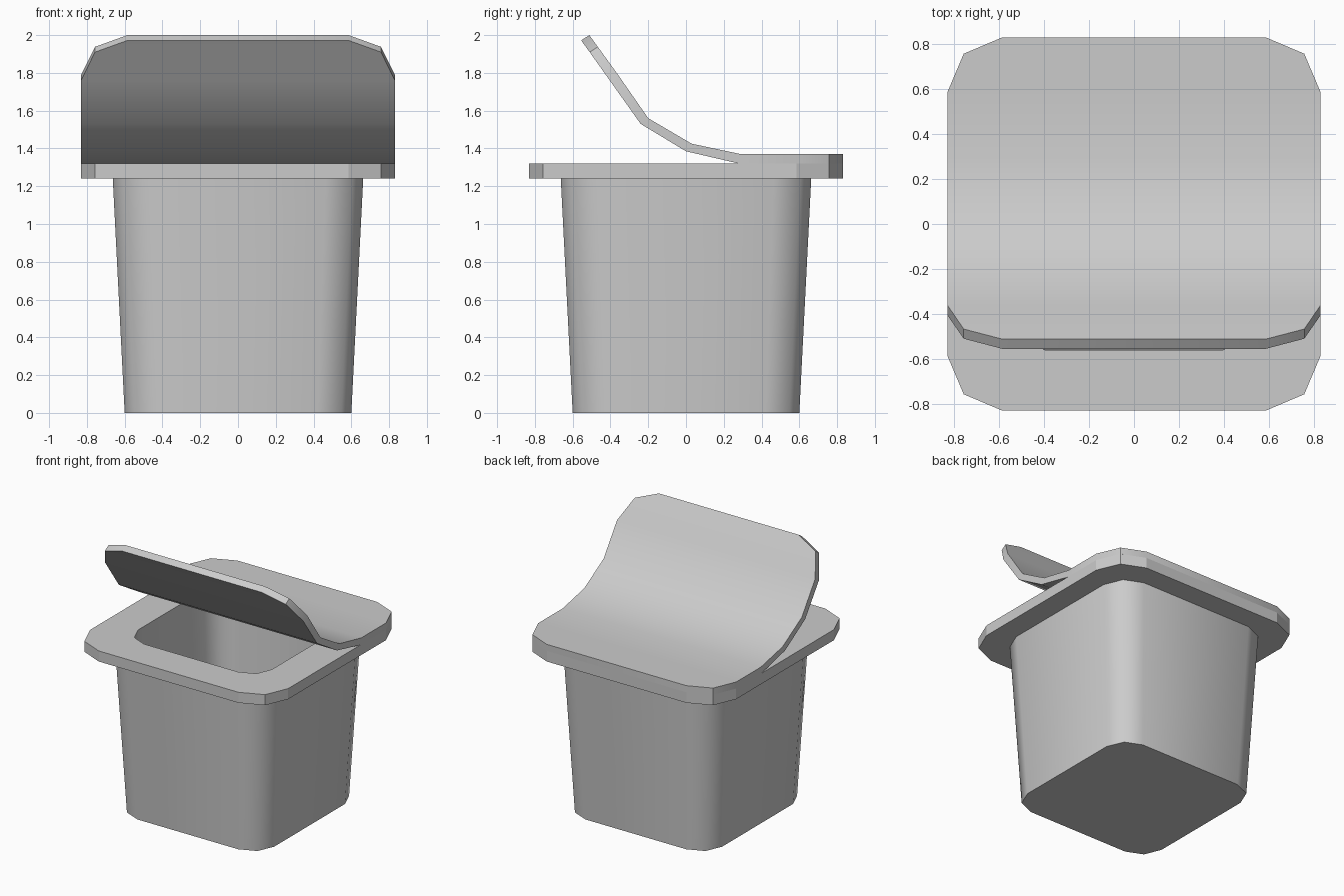
import bpy, bmesh, math

if "Cube" in bpy.data.objects:
    bpy.data.objects.remove(bpy.data.objects["Cube"])


def outline(half, z):
    # square with two-cut corners, counter-clockwise
    a, b = half * 0.705, half * 0.912
    quarter = [(half, -a), (half, a), (b, b), (a, half)]
    pts = []
    for k in range(4):
        for x, y in quarter[1:]:
            for _ in range(k):
                x, y = -y, x
            pts.append((x, y, z))
    return pts


def make(name, strips, angle):
    # each strip: list of rings, cap first ring, cap last ring
    bm = bmesh.new()
    for rings, cap_start, cap_end in strips:
        vs = [[bm.verts.new(p) for p in r] for r in rings]
        n = len(vs[0])
        for r0, r1 in zip(vs, vs[1:]):
            for i in range(n):
                j = (i + 1) % n
                bm.faces.new((r0[i], r0[j], r1[j], r1[i]))
        if cap_start:
            bm.faces.new(vs[0][::-1])
        if cap_end:
            bm.faces.new(vs[-1])
    mesh = bpy.data.meshes.new(name)
    bm.to_mesh(mesh)
    bm.free()
    ob = bpy.data.objects.new(name, mesh)
    bpy.context.collection.objects.link(ob)
    bpy.ops.object.select_all(action='DESELECT')
    ob.select_set(True)
    bpy.context.view_layer.objects.active = ob
    bpy.ops.object.shade_smooth_by_angle(angle=math.radians(angle))
    return ob


def rings(profile):
    return [outline(h, z) for h, z in profile]


# Tapered cup: outer wall with base, inner wall with floor
make("cup", [(rings([(0.60, 0), (0.663, 1.24)]), True, False),
             (rings([(0.56, 1.32), (0.50, 0.10)]), False, True)], 50)

# Wide flat rim
make("rim", [(rings([(0.663, 1.24), (0.83, 1.24), (0.83, 1.32), (0.56, 1.32)]),
              False, False)], 20)

# Peeled-back lid: half width, top (y, z), underside (y, z), back to front
lid = [
    (0.585, 0.83, 1.37, 0.83, 1.32),
    (0.757, 0.757, 1.37, 0.757, 1.32),
    (0.83, 0.585, 1.37, 0.585, 1.32),
    (0.83, 0.29, 1.37, 0.28, 1.32),
    (0.83, 0.03, 1.425, 0.0, 1.385),
    (0.83, -0.20, 1.56, -0.24, 1.53),
    (0.83, -0.36, 1.79, -0.405, 1.762),
    (0.757, -0.467, 1.938, -0.51, 1.91),
    (0.585, -0.512, 2.0, -0.555, 1.972),
]
sections = [[(-w, ty, tz), (w, ty, tz), (w, by, bz), (-w, by, bz)]
            for w, ty, tz, by, bz in lid]
lid_ob = make("lid", [(sections, True, True)], 30)
bm = bmesh.new()
bm.from_mesh(lid_ob.data)
bmesh.ops.recalc_face_normals(bm, faces=bm.faces)
bm.to_mesh(lid_ob.data)
bm.free()
